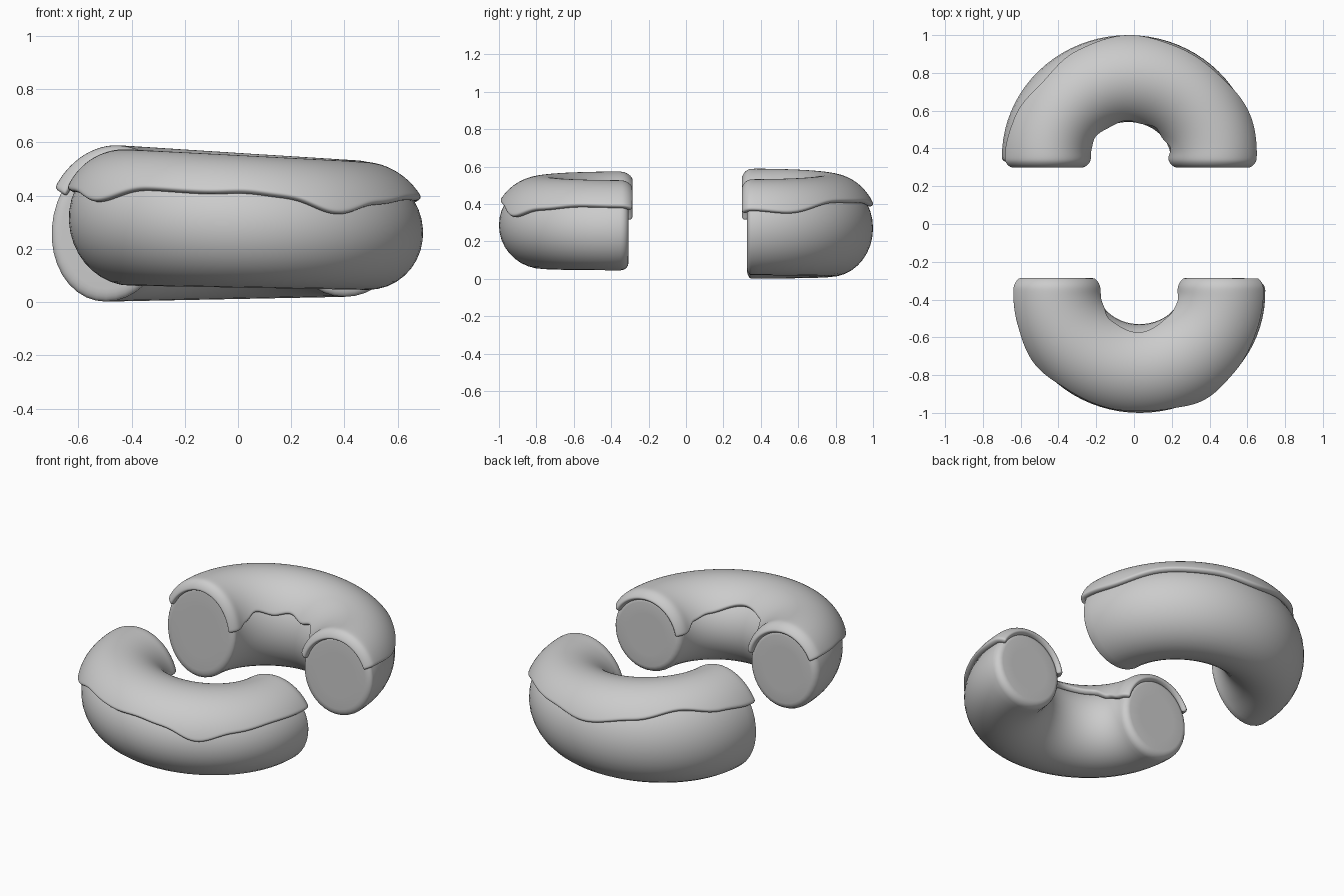
import bpy, bmesh
from math import sin, cos, pi, radians

if "Cube" in bpy.data.objects:
    bpy.data.objects.remove(bpy.data.objects["Cube"])

N = 40       # steps around each half ring
M = 36       # steps around the dough cross-section
K = 26       # steps across the icing


def lerp_table(table, t):
    """Smoothly interpolate (degrees along ring, value) pairs."""
    for (a, va), (b, vb) in zip(table, table[1:]):
        if t <= b:
            u = max(0, (t - a) / (b - a))
            u = u * u * (3 - 2 * u)
            return va + (vb - va) * u
    return table[-1][1]


def point(h, theta, end, phi, extra=1.0):
    """Point on the half-ring surface; end = -1..1 turns over the cut edges."""
    a = abs(end) * pi / 2
    k = (1 - 0.17 * (1 - cos(a))) * extra
    s = sin(theta)
    hw = h["hw"][0] + (h["hw"][1] - h["hw"][0]) * s
    off = hw * k * cos(phi)
    x = h["cx"] + (h["rx"] + off) * cos(theta)
    y = 0.35 + (h["ry"] + off) * s
    if end:
        y -= (0.35 - h["end"]) * sin(a)
    u = (h["cx"] + h["rx"] * cos(theta) + 0.45) / 0.9
    zb = h["zb"][0] + (h["zb"][1] - h["zb"][0]) * u
    zt = h["zt"][0] + (h["zt"][1] - h["zt"][0]) * u
    dz = (zt - zb) / 2 * k * sin(phi)
    return (x + h["shear"] * dz, y * h["side"], (zb + zt) / 2 + dz)


def stations(wrap):
    ends = [w / 5 for w in range(1, 6) if w / 5 <= wrap]
    st = [(0, e) for e in reversed(ends)]
    st += [(pi * i / N, 0) for i in range(N + 1)]
    return st + [(pi, e) for e in ends]


def finish(name, bm):
    me = bpy.data.meshes.new(name)
    bm.to_mesh(me)
    bm.free()
    me.shade_smooth()
    ob = bpy.data.objects.new(name, me)
    bpy.context.collection.objects.link(ob)
    return ob


def make_dough(h):
    bm = bmesh.new()
    st = [(t, e, 1.0) for t, e in stations(1)]
    st = [(0, 1, f) for f in (0.3, 0.65)] + st + [(pi, 1, f) for f in (0.65, 0.3)]
    rings = [[bm.verts.new(point(h, t, e, 2 * pi * j / M, f)) for j in range(M)]
             for t, e, f in st]
    for r, q in zip(rings, rings[1:]):
        for j in range(M):
            i = (j + 1) % M
            bm.faces.new((r[j], r[i], q[i], q[j]))
    bm.faces.new(rings[0])
    bm.faces.new(rings[-1])
    bmesh.ops.recalc_face_normals(bm, faces=bm.faces)
    return finish(h["name"] + "_dough", bm)


def make_icing(h):
    bm = bmesh.new()
    rows = []
    for t, e in stations(0.85):
        deg = t * 180 / pi
        a = radians(lerp_table(h["outer"], deg))
        b = pi - radians(lerp_table(h["inner"], deg))
        rows.append([bm.verts.new(point(h, t, e, a + (b - a) * j / K, 0.995))
                     for j in range(K + 1)])
    for r, q in zip(rows, rows[1:]):
        for j in range(K):
            bm.faces.new((r[j], r[j + 1], q[j + 1], q[j]))
    bm.normal_update()
    if sum(f.normal.z for f in bm.faces) < 0:
        bmesh.ops.reverse_faces(bm, faces=bm.faces)
    ob = finish(h["name"] + "_icing", bm)
    shell = ob.modifiers.new("thickness", 'SOLIDIFY')
    shell.thickness = 0.032
    shell.offset = 1
    sub = ob.modifiers.new("soft_edges", 'SUBSURF')
    sub.levels = sub.render_levels = 2
    return ob


# Two halves of a cut ring cake; edge tables are drip angles along each ring
front = dict(name="front_half", side=-1, cx=0.03, rx=0.445, ry=0.415,
             hw=(0.22, 0.235), end=0.308, zb=(0.062, 0.046), zt=(0.545, 0.498),
             shear=-0.05,
             outer=[(0, 27), (20, 28), (43, 22), (60, 11), (76, 26), (90, 30),
                    (102, 28), (125, 30), (145, 17), (162, 26), (180, 27)],
             inner=[(0, 12), (18, 24), (45, 30), (90, 42), (130, 34),
                    (155, 20), (180, 12)])
back = dict(name="back_half", side=1, cx=-0.03, rx=0.447, ry=0.42,
            hw=(0.222, 0.23), end=0.326, zb=(0.002, 0.02), zt=(0.557, 0.50),
            shear=0.07,
            outer=[(0, 24), (18, 20), (45, 34), (70, 32), (90, 25), (115, 34),
                   (138, 44), (160, 34), (180, 28)],
            inner=[(0, 14), (15, 26), (35, 20), (55, 30), (75, 24), (95, 30),
                   (120, 24), (145, 28), (165, 18), (180, 12)])

for half in (front, back):
    make_dough(half)
    make_icing(half)
